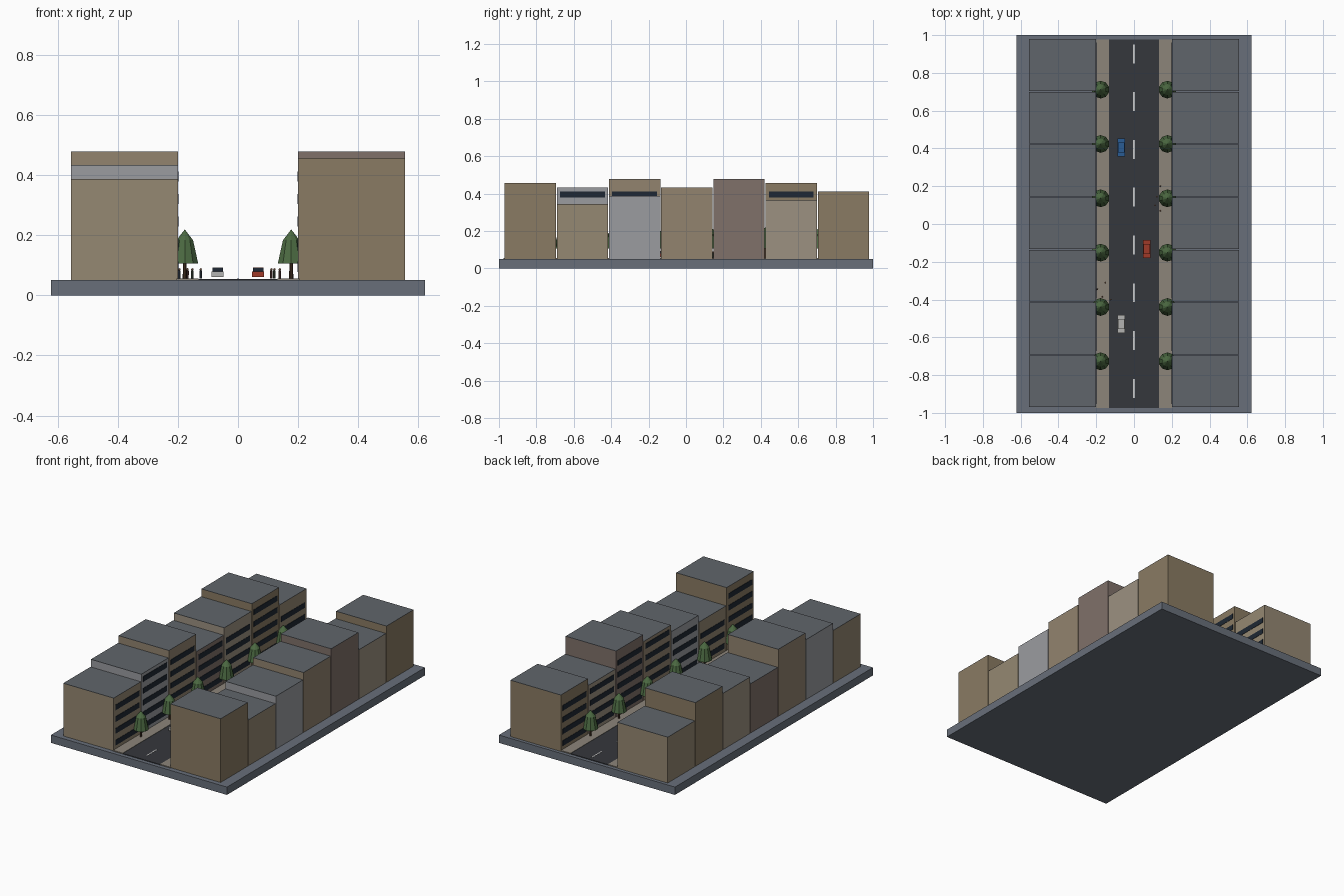
import bpy, bmesh, math
from mathutils import Matrix

if "Cube" in bpy.data.objects:
    bpy.data.objects.remove(bpy.data.objects["Cube"])

MATS = {}


def mat(name, hexcol):
    if name not in MATS:
        m = bpy.data.materials.new(name)
        rgb = [int(hexcol[i:i + 2], 16) / 255 for i in (0, 2, 4)]
        m.diffuse_color = [(c / 12.92 if c < 0.04 else ((c + 0.055) / 1.055) ** 2.4) for c in rgb] + [1]
        m.use_nodes = True
        m.node_tree.nodes["Principled BSDF"].inputs["Base Color"].default_value = m.diffuse_color
        MATS[name] = m
    return MATS[name]


def finish(name, bm, material):
    me = bpy.data.meshes.new(name)
    bm.to_mesh(me)
    bm.free()
    me.materials.append(material)
    ob = bpy.data.objects.new(name, me)
    bpy.context.collection.objects.link(ob)
    return ob


def add_box(bm, x0, x1, y0, y1, z0, z1):
    m = Matrix.Translation(((x0 + x1) / 2, (y0 + y1) / 2, (z0 + z1) / 2))
    bmesh.ops.create_cube(bm, size=1, matrix=m @ Matrix.Diagonal((abs(x1 - x0), y1 - y0, z1 - z0, 1)))


def boxes(name, material, *dims):
    bm = bmesh.new()
    for d in dims:
        add_box(bm, *d)
    return finish(name, bm, material)


def add_cone(bm, x, y, z0, z1, r0, r1, n):
    bmesh.ops.create_cone(bm, cap_ends=True, segments=n, radius1=r0, radius2=r1, depth=z1 - z0,
                          matrix=Matrix.Translation((x, y, (z0 + z1) / 2)))


SLATE = mat("slate", "686F7A")
ROOF = mat("roof", "60656B")
GLASS = mat("glass", "1E2733")
ROAD = mat("asphalt", "35373C")
WALK = mat("paving", "8C857A")
MARK = mat("road_paint", "C8C8C4")
LEAF = mat("foliage", "4C6A42")
BARK = mat("bark", "4A3526")
SKIN = mat("skin", "A87F66")
WALLS = [mat(f"wall_{i}", h) for i, h in enumerate(
    ("8A7B63", "958872", "9B9CA0", "92846F", "80716A", "9C9181"))]

# Base, road, pavements and lane dashes
boxes("base_plate", SLATE, (-0.622, 0.622, -1, 1, 0, 0.05))
boxes("road", ROAD, (-0.132, 0.132, -0.975, 0.977, 0.05, 0.054))
boxes("pavements", WALK, *[(min(s * .132, s * .205), max(s * .132, s * .205), -.975, .977, .05, .056) for s in (-1, 1)])
boxes("lane_dashes", MARK, *[(-.004, .004, -.92 + i * .253, -.82 + i * .253, .054, .0555) for i in range(8)])

# Two rows of buildings with window bands on the street side
HEIGHTS = {1: (.457, .343, .388, .433, .478, .365, .41),
           -1: (.387, .433, .478, .365, .41, .457, .343)}
for s, side in ((1, "right"), (-1, "left")):
    for i, top in enumerate(HEIGHTS[s]):
        yc = -0.8325 + 0.279 * i
        xa, xb = sorted((s * 0.2, s * 0.556))
        y0, y1 = yc - 0.137, yc + 0.137
        boxes(f"{side}_building_{i}", WALLS[(i + (s < 0)) % 6], (xa, xb, y0, y1, 0.05, top - 0.002))
        boxes(f"{side}_roof_{i}", ROOF, (xa, xb, y0, y1, top - 0.002, top))
        wa, wb = sorted((s * 0.198, s * 0.202))
        bands = [0.095 + 0.075 * k for k in range(5)]
        boxes(f"{side}_windows_{i}", GLASS,
              *[(wa, wb, yc - 0.12, yc + 0.12, z - 0.017, z + 0.017) for z in bands if z + 0.03 < top])

# Street trees: trunk, skirt and pointed top
for s, side in ((1, "right"), (-1, "left")):
    trunks, crowns = bmesh.new(), bmesh.new()
    for i in range(6):
        x, y = s * 0.177, -0.727 + 0.2877 * i
        add_cone(trunks, x, y, 0.054, 0.115, 0.007, 0.006, 8)
        add_cone(crowns, x, y, 0.105, 0.183, 0.047, 0.029, 10)
        add_cone(crowns, x, y, 0.183, 0.219, 0.029, 0, 10)
    finish(f"{side}_tree_trunks", trunks, BARK)
    finish(f"{side}_tree_crowns", crowns, LEAF)

# Cars: body, glazed cabin and roof
for name, x, y, h in (("blue", -.068, .405, "2A5C94"), ("red", .067, -.132, "A03A28"),
                      ("white", -.068, -.53, "B4B4B2")):
    paint = mat(name + "_paint", h)
    boxes(name + "_car_body", paint, (x - .02, x + .02, y - .047, y + .047, .061, .079))
    boxes(name + "_car_cabin", GLASS, (x - .0175, x + .0175, y - .026, y + .026, .079, .09))
    boxes(name + "_car_roof", paint, (x - .0175, x + .0175, y - .026, y + .026, .09, .092))

# Pedestrians
PEOPLE = [(-.195, -.345), (-.168, -.385), (-.152, -.31), (-.124, -.40),
          (.111, .10), (.121, .145), (.139, .2), (.139, .07)]
for i, (x, y) in enumerate(PEOPLE):
    bm = bmesh.new()
    add_cone(bm, x, y, 0.055, 0.082, 0.004, 0.0045, 8)
    finish(f"pedestrian_body_{i}", bm, mat(f"coat_{i % 3}", ("3A4450", "5A3A38", "3F4A3C")[i % 3]))
    bm = bmesh.new()
    bmesh.ops.create_icosphere(bm, subdivisions=1, radius=0.0045, matrix=Matrix.Translation((x, y, 0.086)))
    finish(f"pedestrian_head_{i}", bm, SKIN)
